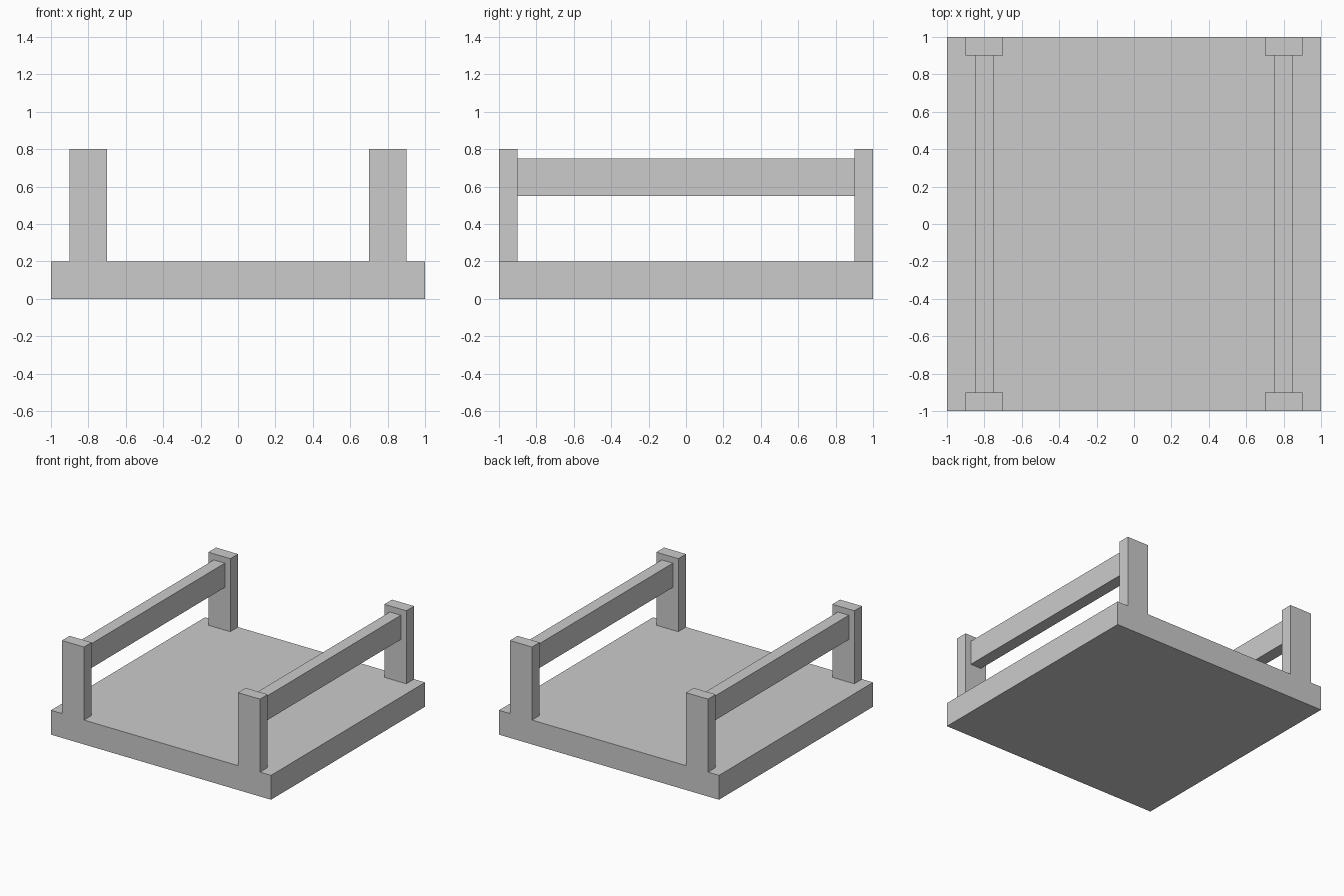
import bpy

if "Cube" in bpy.data.objects:
    bpy.data.objects.remove(bpy.data.objects["Cube"])


def box(name, x, y, z):
    """Axis-aligned box from (min, max) ranges."""
    bpy.ops.mesh.primitive_cube_add(
        size=1, location=[(r[0] + r[1]) / 2 for r in (x, y, z)])
    obj = bpy.context.object
    obj.name = name
    obj.scale = [r[1] - r[0] for r in (x, y, z)]
    bpy.ops.object.transform_apply(location=False, rotation=False, scale=True)
    return obj


# Base slab
box("base", (-1, 1), (-1, 1), (0, 0.2))

for side, cx in (("left", -0.8), ("right", 0.8)):
    # Corner posts, flush with the front and back edges
    for end, cy in (("front", -0.95), ("back", 0.95)):
        box(f"{end}_{side}_post", (cx - 0.1, cx + 0.1),
            (cy - 0.05, cy + 0.05), (0.2, 0.8))
    # Rail between the posts
    box(f"{side}_rail", (cx - 0.05, cx + 0.05), (-0.9, 0.9), (0.55, 0.75))
